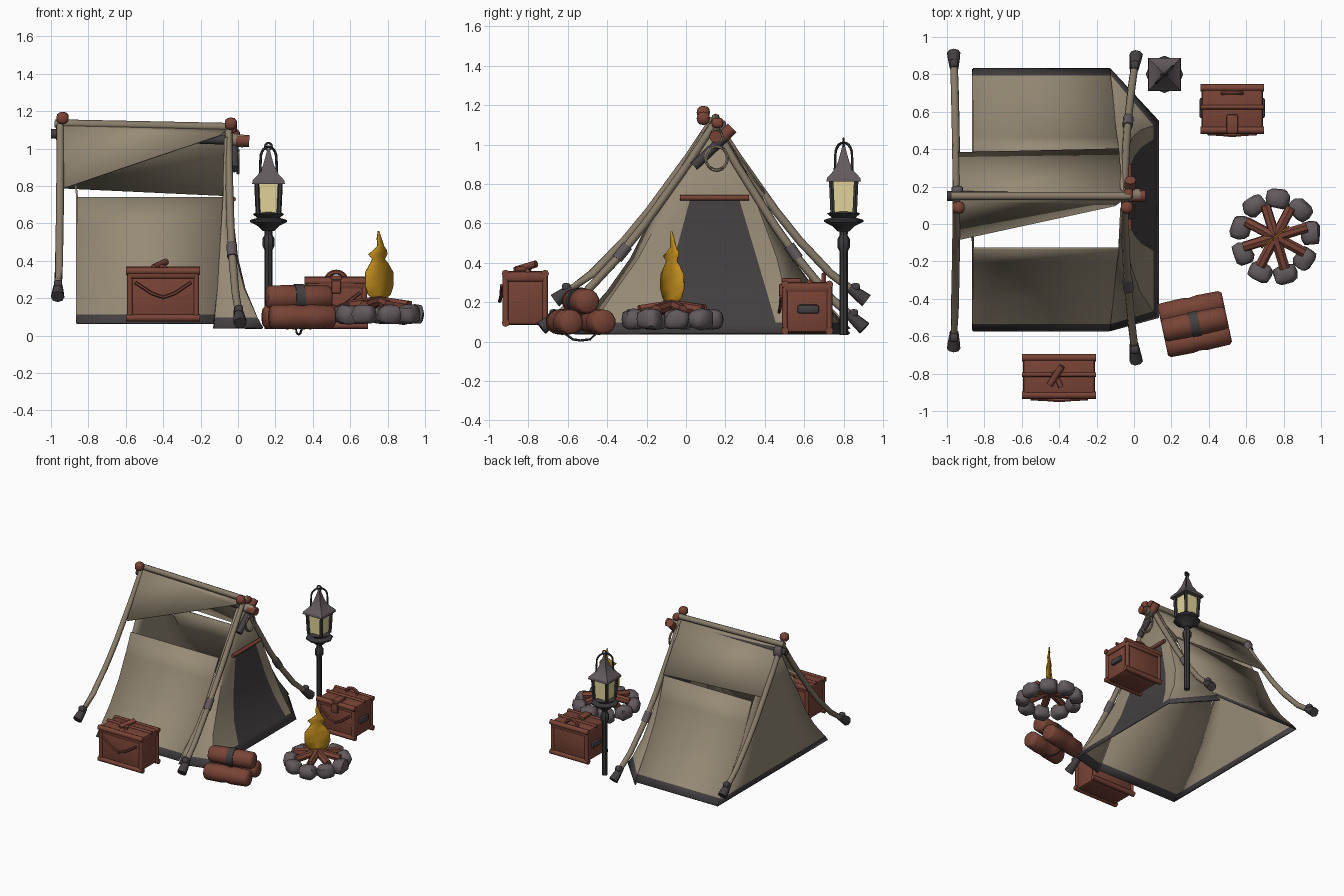
import bpy, bmesh, math, random
from mathutils import Vector, Matrix

random.seed(4)
if "Cube" in bpy.data.objects:
    bpy.data.objects.remove(bpy.data.objects["Cube"])


def material(name, r, g, b):
    m = bpy.data.materials.new(name)
    m.use_nodes = True
    m.diffuse_color = (r, g, b, 1)
    m.node_tree.nodes["Principled BSDF"].inputs["Base Color"].default_value = (r, g, b, 1)
    return m


CANVAS = material("tan canvas", .31, .257, .182)
DARK = material("dark cloth", .057, .05, .053)
WOOD = material("pole wood", .25, .205, .145)
BROWN = material("red brown leather", .19, .057, .037)
STONE = material("grey stone", .125, .103, .11)
IRON = material("black iron", .045, .042, .045)
GLOW = material("lamp glow", .75, .65, .32)
FLAME = material("flame orange", .52, .26, .012)
MID_Y = .13  # ridge line of the tent


def add(name, bm, mats, angle=35):
    """Turn a bmesh into an object, smooth except at sharp edges."""
    me = bpy.data.meshes.new(name)
    bmesh.ops.recalc_face_normals(bm, faces=bm.faces)
    bm.to_mesh(me)
    bm.free()
    for m in mats if isinstance(mats, (list, tuple)) else [mats]:
        me.materials.append(m)
    for p in me.polygons:
        p.use_smooth = True
    me.set_sharp_from_angle(angle=math.radians(angle))
    ob = bpy.data.objects.new(name, me)
    bpy.context.collection.objects.link(ob)
    return ob


def loft(name, rows, mats, closed=False, thick=.01, cap=False, angle=35, rule=None):
    bm = bmesh.new()
    vs = [[bm.verts.new(p) for p in row] for row in rows]
    n = len(rows[0])
    for i in range(len(rows) - 1):
        for j in range(n if closed else n - 1):
            k = (j + 1) % n
            f = bm.faces.new((vs[i][j], vs[i][k], vs[i + 1][k], vs[i + 1][j]))
            if rule:
                f.material_index = rule(i, j)
    if cap:
        bm.faces.new(vs[0])
        bm.faces.new(vs[-1])
    ob = add(name, bm, mats, angle)
    if thick:
        sol = ob.modifiers.new("thickness", "SOLIDIFY")
        sol.thickness, sol.offset = thick, 0
    return ob


def tube(name, path, radii, mat, sides=8):
    """Sweep a round section along a path, one radius per point."""
    pts = [Vector(p) for p in path]
    if not isinstance(radii, (list, tuple)):
        radii = [radii] * len(pts)
    rows = []
    for i, p in enumerate(pts):
        t = (pts[min(i + 1, len(pts) - 1)] - pts[max(i - 1, 0)]).normalized()
        u = t.cross(Vector((0, 1, 0)) if abs(t.y) < .8 else Vector((1, 0, 0))).normalized()
        v = t.cross(u)
        angles = [math.tau * k / sides for k in range(sides)]
        rows.append([p + radii[i] * (u * math.cos(a) + v * math.sin(a)) for a in angles])
    return loft(name, rows, mat, True, 0, True, 50)


def box(name, c, size, mat, bevel=.01):
    bm = bmesh.new()
    bmesh.ops.create_cube(bm, size=1, matrix=Matrix.Translation(c) @ Matrix.Diagonal((*size, 1)))
    if bevel:
        bmesh.ops.bevel(bm, geom=bm.edges[:], offset=bevel, segments=2, affect="EDGES", profile=.5)
    return add(name, bm, mat)


def lump(name, c, size, mat, rough=.0, turn=0, power=.6):
    bm = bmesh.new()
    bmesh.ops.create_icosphere(bm, subdivisions=2, radius=1)
    for v in bm.verts:
        # a power below one squashes toward a rounded block
        v.co = Vector([math.copysign(abs(a) ** power, a) for a in v.co]) * (1 + random.uniform(-rough, rough))
    bm.transform(Matrix.Translation(c) @ Matrix.Rotation(turn, 4, "Z") @ Matrix.Diagonal((*size, 1)))
    return add(name, bm, mat, 45)


def lathe(name, c, profile, mat, sides=8, turn=0):
    rows = [[(c[0] + r * math.cos(turn + math.tau * k / sides), c[1] + r * math.sin(turn + math.tau * k / sides), z)
             for k in range(sides)] for r, z in profile]
    return loft(name, rows, mat, True, 0, True, 30)


# Tent walls: concave side profile as (half width, height, x of the entrance edge); lowest row is the dark hem
PROFILE = [(.70, .065, -.13), (.66, .11, -.125), (.53, .25, -.11), (.41, .42, -.1), (.33, .58, -.09), (.26, .74, -.08)]
CLOTH = [CANVAS, DARK]
for side, label in ((-1, "front"), (1, "back")):
    loft(label + "_lower_wall", [[(x, MID_Y + side * w, z) for x in (-.86, -.48, xe)]
                                 for w, z, xe in PROFILE], CLOTH, rule=lambda i, j: int(i == 0))
loft("end_wall", [[(x, MID_Y + k * w, z) for k in (-1, -.5, 0, .5, 1)] for w, z, x in
                  [(w, z, -.86) for w, z, _ in PROFILE[:-1]] + [(.235, .74, -.86), (.01, 1.08, -.9)]],
     CLOTH, rule=lambda i, j: int(i == 0))
loft("back_roof", [[(-.96, .14, 1.12), (-.06, .14, 1.1)], [(-.955, .26, .95), (-.07, .27, .92)],
                   [(-.94, .38, .79), (-.08, .4, .75)]], CANVAS)
loft("front_roof_flap", [[(-.96, .13, 1.12), (-.06, .13, 1.1)], [(-.93, -.08, .79), (-.1, .1, 1.07)]], CANVAS)

# Entrance wall: flared wings around a dark door
ENTRANCE = [  # height, side x, corner x, door x, then y of the six columns
    (.04, -.13, .13, .13, -.57, -.5, -.16, .47, .55, .83),
    (.095, -.125, .1, .1, -.53, -.465, -.145, .455, .525, .79),
    (.25, -.11, .03, .035, -.4, -.36, -.105, .41, .5, .66),
    (.42, -.1, -.015, -.005, -.28, -.24, -.06, .36, .46, .54),
    (.72, -.08, -.05, -.04, -.12, -.08, .02, .27, .35, .38),
    (1.06, -.07, -.06, -.055, .08, .1, .12, .16, .18, .19)]
loft("entrance_wall", [[(x, y, z) for x, y in zip((a, b, c, c, b, a), ys)] for z, a, b, c, *ys in ENTRANCE],
     CLOTH, rule=lambda i, j: int(i == 0 or (j == 2 and i < 4)))
tube("door_bar", [(-.025, -.03, .73), (-.025, .32, .73)], .014, BROWN)

# Ridge poles
tube("ridge_pole", [(-.98, .15, 1.135), (-.02, .15, 1.115)], .022, WOOD)
tube("lower_ridge_pole", [(-1, .15, 1.08), (0, .15, 1.045)], .026, DARK)
tube("lower_ridge_cap", [(-.01, .15, 1.043), (.06, .15, 1.04)], .032, BROWN)
tube("cross_peg", [(-.02, .04, .89), (-.02, .21, 1.05)], .024, DARK)
tube("cross_peg_cap", [(-.02, .19, 1.04), (-.02, .235, 1.085)], .031, BROWN)
tube("canvas_roll_end", [(-.05, .155, 1.05), (.03, .155, 1.04)], .034, WOOD, 12)
loop = [(.0, .155 + .055 * math.cos(a), .93 + .06 * math.sin(a)) for a in [math.tau * k / 16 for k in range(17)]]
tube("rope_loop", loop, .009, WOOD, 6)

# Leg poles with dark feet in two A-frames, wraps on the entrance pair
FRAMES = {"entrance": (-.05, .015, .075, 1.1, -.75, .92, 1.36), "rear": (-.95, -.965, .215, 1.13, -.68, .93, 1.4)}
for label, (x_top, x_foot, z_foot, z_top, y_front, y_back, sag) in FRAMES.items():
    for side, y_foot in (("front", y_front), ("back", y_back)):
        path = [Vector((x_top + (x_foot - x_top) * t ** 2, .14 + (y_foot - .14) * t,
                        z_foot + (z_top - z_foot) * (1 - t) ** sag)) for t in (0, .15, .4, .55, .75, .94)]
        tube(f"{label}_{side}_leg", path, (.019, .02, .021, .021, .021, .02), WOOD)
        if label == "entrance":
            p, q = path[2], path[3]
            tube(f"{label}_{side}_wrap", [p.lerp(q, .6), p.lerp(q, 1)], .028, STONE)
        p, q = path[4], path[5]
        tube(f"{label}_{side}_foot", [p.lerp(q, .65), p.lerp(q, 1), p.lerp(q, 1.22)], (.023, .032, .036), DARK)
        lump(f"{label}_{side}_peg", p.lerp(q, .85) + Vector((0, 0, .025)), (.023, .023, .023), DARK)
    lump(label + "_top_knob", (x_top + .012, .088, z_top + .033), (.034, .034, .034), BROWN, power=.8)
lump("rear_cuff", (-.945, .18, 1.08), (.032, .025, .045), STONE)
lump("entrance_knob", (-.03, .16, 1.11), (.026, .03, .026), BROWN)


def chest(name, cx, cy, z0, w, d, h):
    """Travel trunk with rolled edges, corner posts and a front flap."""
    front, top = cy - d / 2, z0 + h
    box(name + "_body", (cx, cy, z0 + h / 2), (w - .03, d - .03, h - .02), BROWN, .02)
    box(name + "_lid", (cx, cy, top - .035), (w - .01, d - .01, .055), BROWN, .018)
    for sy in (-1, 1):
        for z in (z0 + .02, top - .02):
            y = cy + sy * (d / 2 - .02)
            tube(name + "_edge_roll", [(cx - w / 2, y, z), (cx + w / 2, y, z)], .02, BROWN)
        for sx in (-1, 1):
            x = cx + sx * (w / 2 - .02)
            tube(name + "_corner_post", [(x, cy + sy * (d / 2 - .02), z) for z in (z0 + .02, top - .02)], .015, BROWN)
    flap = [(cx - w * .38, front, top - .08), (cx - w * .15, front - .005, top - .14), (cx, front - .01, top - .16),
            (cx + w * .15, front - .005, top - .14), (cx + w * .38, front, top - .08)]
    tube(name + "_flap_seam", flap, .009, BROWN, 6)
    tube(name + "_lid_seam", [(cx - w / 2, cy + .01, top - .006), (cx + w / 2, cy + .01, top - .006)], .012, BROWN)


chest("near_chest", -.4, -.815, .075, .395, .24, .29)
tube("near_chest_tag", [(-.45, -.86, .365), (-.385, -.76, .395)], .018, BROWN)
tube("near_chest_tie", [(-.39, -.87, .365), (-.43, -.79, .37)], .014, BROWN)
chest("far_chest", .525, .615, .035, .34, .265, .275)
box("far_chest_strap", (.525, .535, .31), (.06, .1, .024), BROWN, .006)
box("far_chest_buckle", (.525, .485, .26), (.05, .025, .07), BROWN, .006)
arch = [(.525 + .05 * math.cos(a), .7, .3 + .04 * math.sin(a)) for a in [math.pi * k / 8 for k in range(9)]]
tube("far_chest_handle", arch, .013, BROWN, 6)
for sx in (-1, 1):
    box("far_chest_side_clasp", (.525 + sx * .16, .62, .165), (.03, .11, .045), DARK, .012)

# Bedroll bundle: three rolls, the top one strapped
turn = math.radians(12)
along, across = Vector((math.cos(turn), math.sin(turn), 0)), Vector((-math.sin(turn), math.cos(turn), 0))
centre = Vector((.325, -.535, 0))
for off, z in ((-.085, .1), (.085, .1), (0, .205)):
    c = centre + across * off + Vector((0, 0, z))
    steps = (-.175, -.16, -.04, 0, .04, .16, .175)
    tube("bedroll", [c + along * s for s in steps], (.05, .063, .066, .06, .066, .063, .05), BROWN, 14)
tube("bedroll_strap", [c - along * .025, c + along * .025], .07, DARK, 14)
tube("bedroll_cord", [centre + across * o + Vector((0, 0, z)) for o, z in
                      ((-.08, .04), (-.04, .012), (0, .006), (.05, .012), (.08, .04))], .006, DARK, 6)

# Campfire: stone ring, radial logs and a flat flame
fx, fy = .755, -.07
for k in range(9):
    a = math.tau * k / 9 + .1
    lump("fire_stone", (fx + .19 * math.cos(a), fy + .205 * math.sin(a), .113),
         (.052, .064, .053), STONE, .09, a, .65)
for k in range(8):
    a = math.tau * k / 8 + .3
    tube("fire_log", [(fx + r * math.cos(a), fy + r * math.sin(a), z) for r, z in ((.175, .16), (0, .185))],
         .028, BROWN, 7)
FLAME_SHAPE = [(.03, .19, 0), (.075, .22, 0), (.095, .27, 0), (.092, .34, 0), (.06, .385, 0), (.04, .41, -.005),
               (.062, .435, -.01), (.045, .455, .005), (.02, .48, .01), (.014, .52, 0), (.002, .56, -.005)]
lean = math.radians(38)
loft("flame", [[(fx + (m + s * w) * math.cos(lean), fy + (m + s * w) * math.sin(lean), z) for s in (-1, 0, 1)]
               for w, z, m in FLAME_SHAPE], FLAME, thick=.009)

# Lantern on its post
lx, ly = .163, .8
lathe("lantern_post", (lx, ly), [(.022, .035), (.022, .46), (.032, .48), (.032, .52), (.02, .54), (.024, .58)], IRON)
lathe("lantern_base", (lx, ly), [(.03, .56), (.055, .585), (.1, .608), (.1, .618), (.06, .63), (.085, .65), (.06, .66)], IRON)
box("lantern_glass", (lx, ly, .73), (.105, .105, .17), GLOW, 0)
for sx in (-1, 1):
    for sy in (-1, 1):
        x, y = lx + sx * .056, ly + sy * .056
        tube("lantern_frame", [(x, y, .65), (x + sx * .008, y + sy * .008, .83)], .013, IRON, 6)
lathe("lantern_roof", (lx, ly), [(.124, .812), (.12, .83), (.075, .865), (.042, .91), (.022, .96), (.008, 1.0)],
      STONE, 4, math.pi / 4)
hoop = [(lx + .042 * math.cos(a), ly + .042 * math.cos(a), .95 + .06 * math.sin(a))
        for a in [math.pi * k / 10 for k in range(11)]]
tube("lantern_handle", [(lx + .045, ly + .045, .86)] + hoop + [(lx - .045, ly - .045, .86)], .007, IRON, 6)
tube("lantern_ring", [(lx + .018 * math.cos(a), ly, 1.012 + .018 * math.sin(a))
                      for a in [math.tau * k / 12 for k in range(13)]], .006, IRON, 6)
